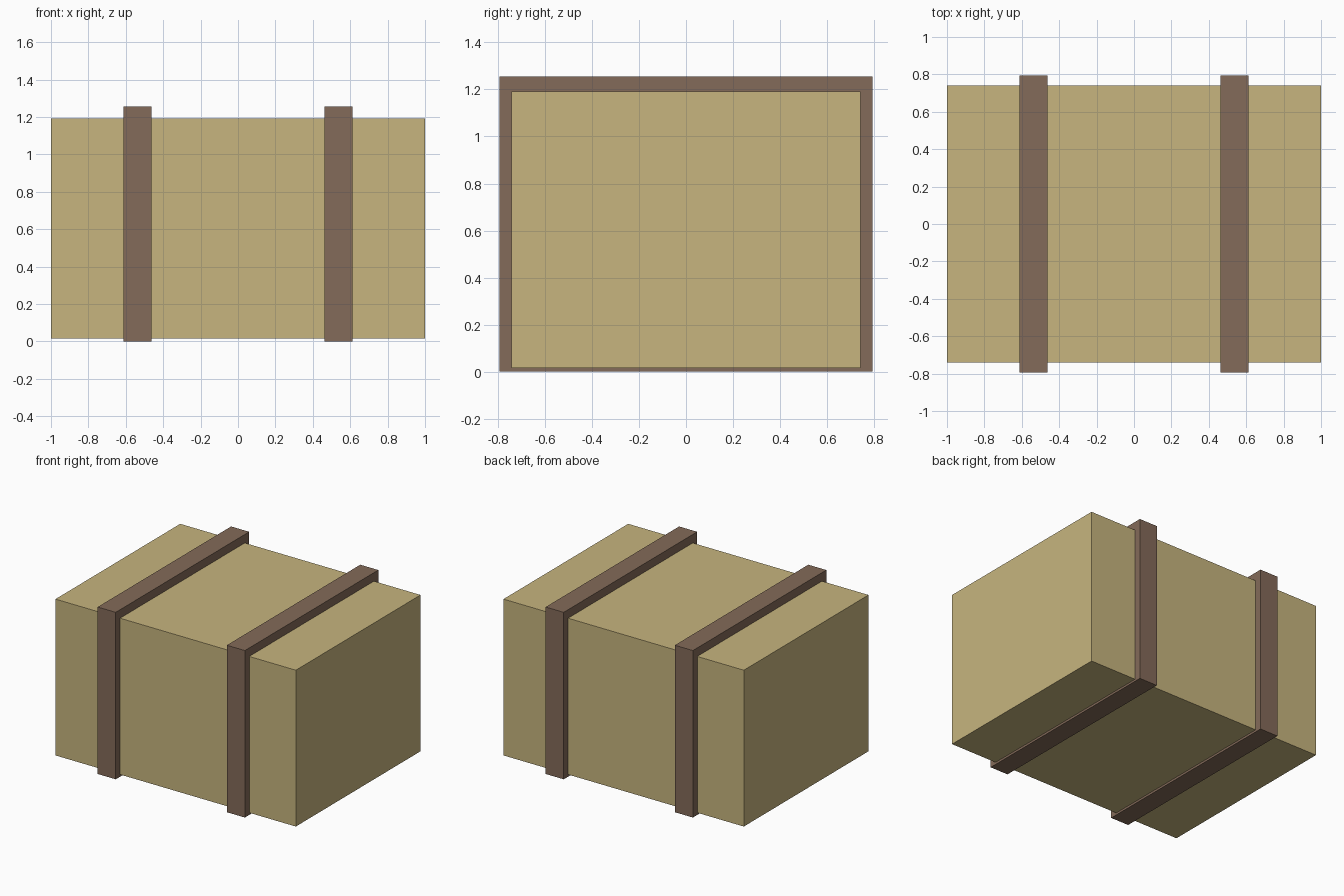
import bpy
import bmesh

if "Cube" in bpy.data.objects:
    bpy.data.objects.remove(bpy.data.objects["Cube"])


def material(name, color):
    mat = bpy.data.materials.new(name)
    mat.diffuse_color = (*color, 1)
    mat.use_nodes = True
    mat.node_tree.nodes["Principled BSDF"].inputs["Base Color"].default_value = mat.diffuse_color
    return mat


def add_object(name, bm, mat):
    bmesh.ops.recalc_face_normals(bm, faces=bm.faces)
    mesh = bpy.data.meshes.new(name)
    bm.to_mesh(mesh)
    bm.free()
    mesh.materials.append(mat)
    obj = bpy.data.objects.new(name, mesh)
    bpy.context.collection.objects.link(obj)
    return obj


def rectangle(y, z0, z1):
    return [(-y, z0), (y, z0), (y, z1), (-y, z1)]


cardboard = material("cardboard", (0.57, 0.46, 0.21))
leather = material("strap_brown", (0.23, 0.145, 0.10))

BOX_Y, BOX_Z0, BOX_Z1 = 0.741, 0.016, 1.192
STRAP_Y, STRAP_TOP = 0.793, 1.256
STRAP_X, STRAP_WIDTH = 0.5375, 0.15

# Parcel body
bm = bmesh.new()
bmesh.ops.create_cube(bm, size=1)
bmesh.ops.scale(bm, vec=(2, 2 * BOX_Y, BOX_Z1 - BOX_Z0), verts=bm.verts)
bmesh.ops.translate(bm, vec=(0, 0, (BOX_Z0 + BOX_Z1) / 2), verts=bm.verts)
add_object("box", bm, cardboard)


# Closed rectangular bands wrapped around the box
def strap(name, x):
    bm = bmesh.new()
    loops = []
    for px in (x - STRAP_WIDTH / 2, x + STRAP_WIDTH / 2):
        for outline in (rectangle(STRAP_Y, 0, STRAP_TOP),
                        rectangle(BOX_Y, BOX_Z0, BOX_Z1)):
            loops.append([bm.verts.new((px, y, z)) for y, z in outline])
    out_l, in_l, out_r, in_r = loops
    for a, b in ((out_l, out_r), (out_r, in_r), (in_r, in_l), (in_l, out_l)):
        for i in range(4):
            j = (i + 1) % 4
            bm.faces.new((a[i], a[j], b[j], b[i]))
    add_object(name, bm, leather)


strap("left_strap", -STRAP_X)
strap("right_strap", STRAP_X)
